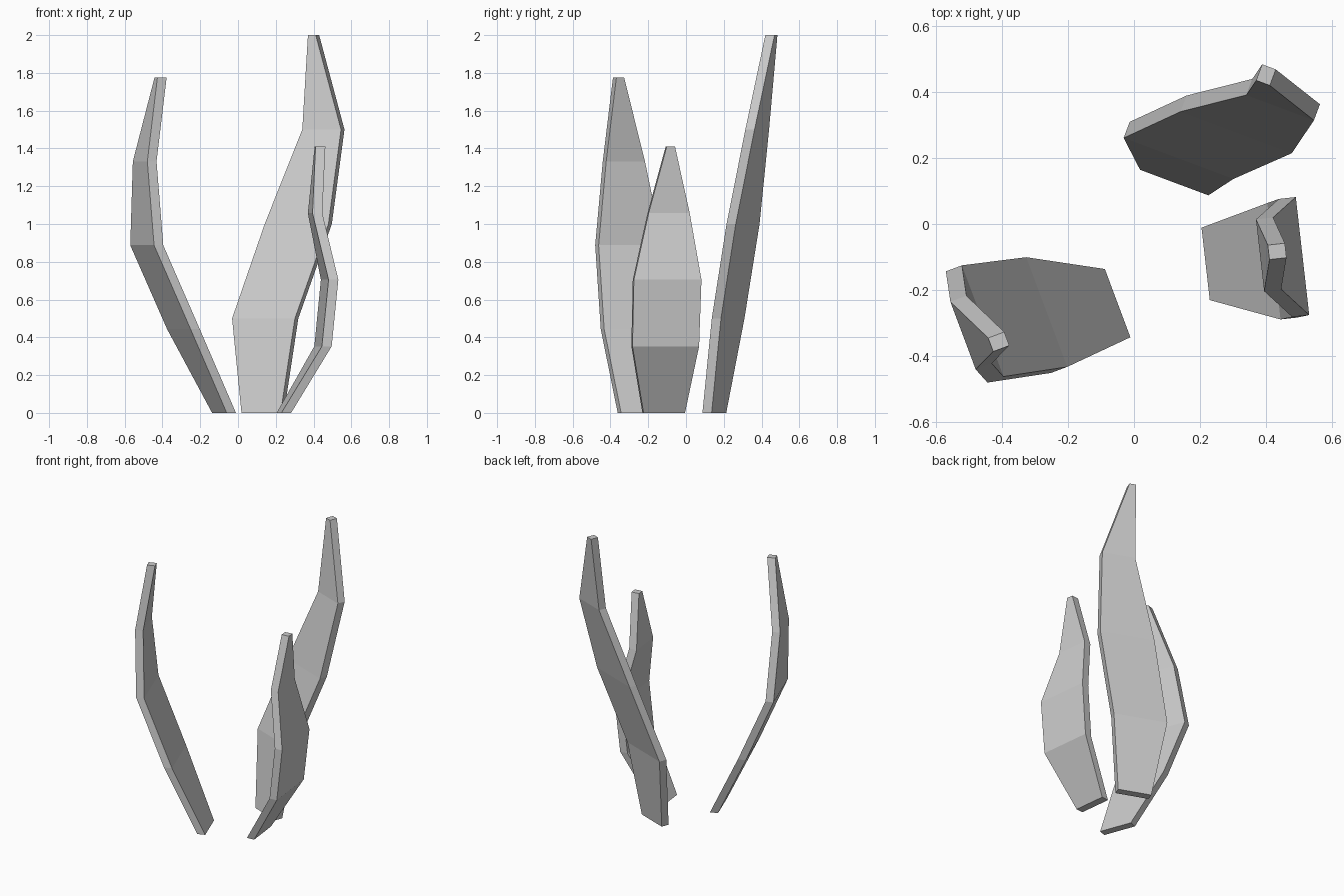
import bpy, bmesh, math
from mathutils import Vector

if "Cube" in bpy.data.objects:
    bpy.data.objects.remove(bpy.data.objects["Cube"])

WIDTHS = [0.221, 0.355, 0.36, 0.219, 0.044]  # blade width at five even heights
THICK = 0.052


def leaf_blade(name, height, angle, centres):
    """Loft a curved flat blade through horizontal rectangles."""
    a = math.radians(angle)
    u = Vector((math.cos(a), math.sin(a), 0))    # across the blade
    n = Vector((-math.sin(a), math.cos(a), 0))   # through the blade
    bm = bmesh.new()
    rings = []
    for i, ((x, y), w) in enumerate(zip(centres, WIDTHS)):
        c = Vector((x, y, height * i / 4))
        rings.append([bm.verts.new(c + u * (w / 2 * su) + n * (THICK / 2 * sn))
                      for su, sn in ((-1, -1), (1, -1), (1, 1), (-1, 1))])
    for lo, hi in zip(rings, rings[1:]):
        for k in range(4):
            j = (k + 1) % 4
            bm.faces.new((lo[k], lo[j], hi[j], hi[k]))
    bm.faces.new(rings[0][::-1])
    bm.faces.new(rings[-1])
    bmesh.ops.recalc_face_normals(bm, faces=bm.faces)
    mesh = bpy.data.meshes.new(name)
    bm.to_mesh(mesh)
    bm.free()
    bpy.context.collection.objects.link(bpy.data.objects.new(name, mesh))


# Tall back blade
leaf_blade("tall_blade", 2.0, -20.5,
           [(0.131, 0.15), (0.144, 0.223), (0.319, 0.302), (0.452, 0.377), (0.40, 0.452)])
# Medium left blade
leaf_blade("medium_blade", 1.775, -69.5,
           [(-0.074, -0.249), (-0.289, -0.276), (-0.483, -0.303), (-0.494, -0.329), (-0.41, -0.357)])
# Short right blade
leaf_blade("short_blade", 1.41, -83.5,
           [(0.243, -0.118), (0.45, -0.11), (0.485, -0.10), (0.408, -0.092), (0.434, -0.083)])
